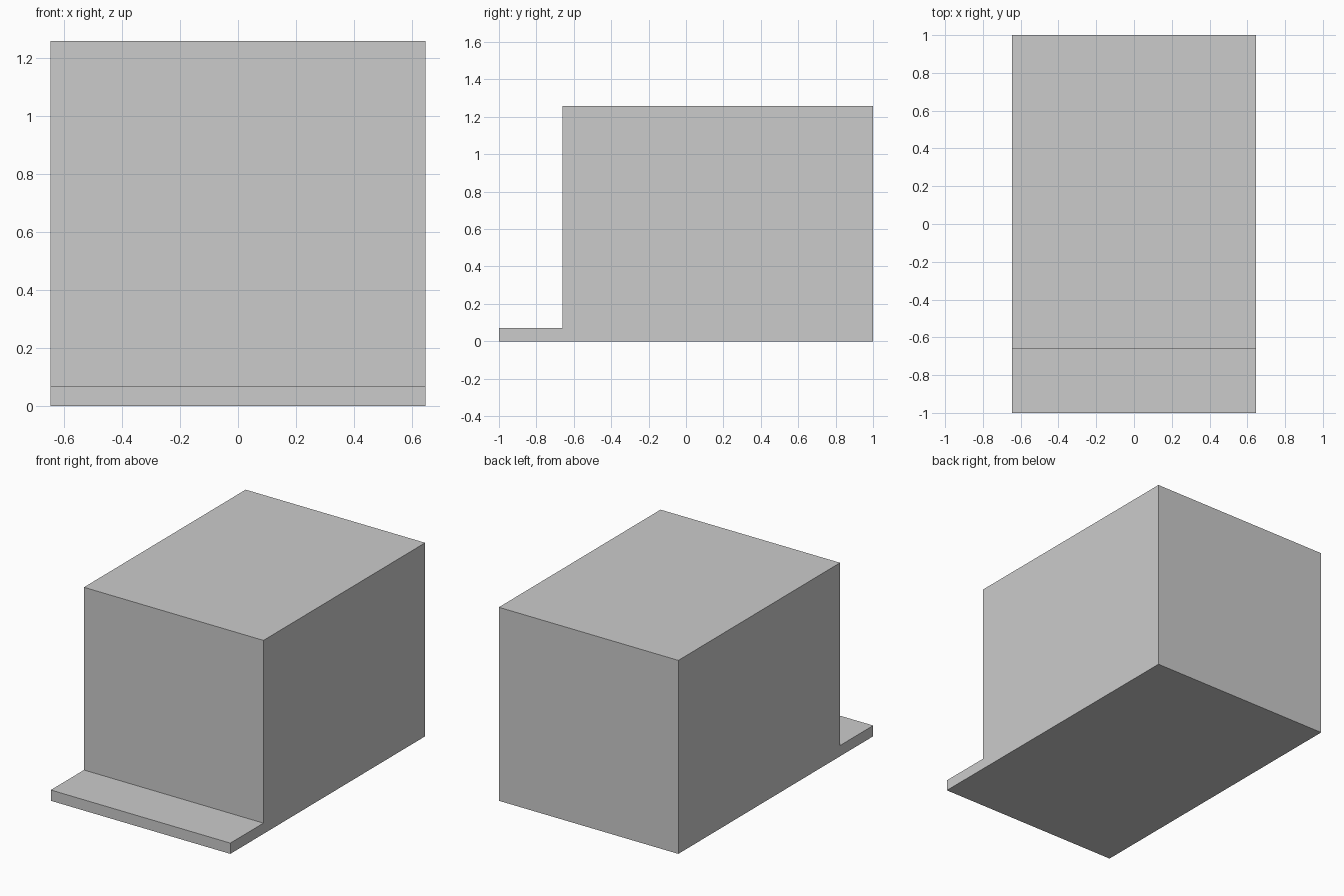
import bpy, bmesh

if "Cube" in bpy.data.objects:
    bpy.data.objects.remove(bpy.data.objects["Cube"])

HALF_WIDTH = 0.645
HEIGHT = 1.257
LEDGE_TOP = 0.07
BODY_FRONT = -0.66

# Stepped side profile (y, z): thin front ledge, then the tall body
profile = [(-1, 0), (1, 0), (1, HEIGHT), (BODY_FRONT, HEIGHT),
           (BODY_FRONT, LEDGE_TOP), (-1, LEDGE_TOP)]

# Extrude the profile across the width
bm = bmesh.new()
side = bm.faces.new([bm.verts.new((-HALF_WIDTH, y, z)) for y, z in profile])
extruded = bmesh.ops.extrude_face_region(bm, geom=[side], use_keep_orig=True)
moved = [v for v in extruded["geom"] if isinstance(v, bmesh.types.BMVert)]
bmesh.ops.translate(bm, verts=moved, vec=(2 * HALF_WIDTH, 0, 0))
bmesh.ops.recalc_face_normals(bm, faces=bm.faces)

mesh = bpy.data.meshes.new("block_with_front_ledge")
bm.to_mesh(mesh)
bm.free()
block = bpy.data.objects.new("block_with_front_ledge", mesh)
bpy.context.collection.objects.link(block)
